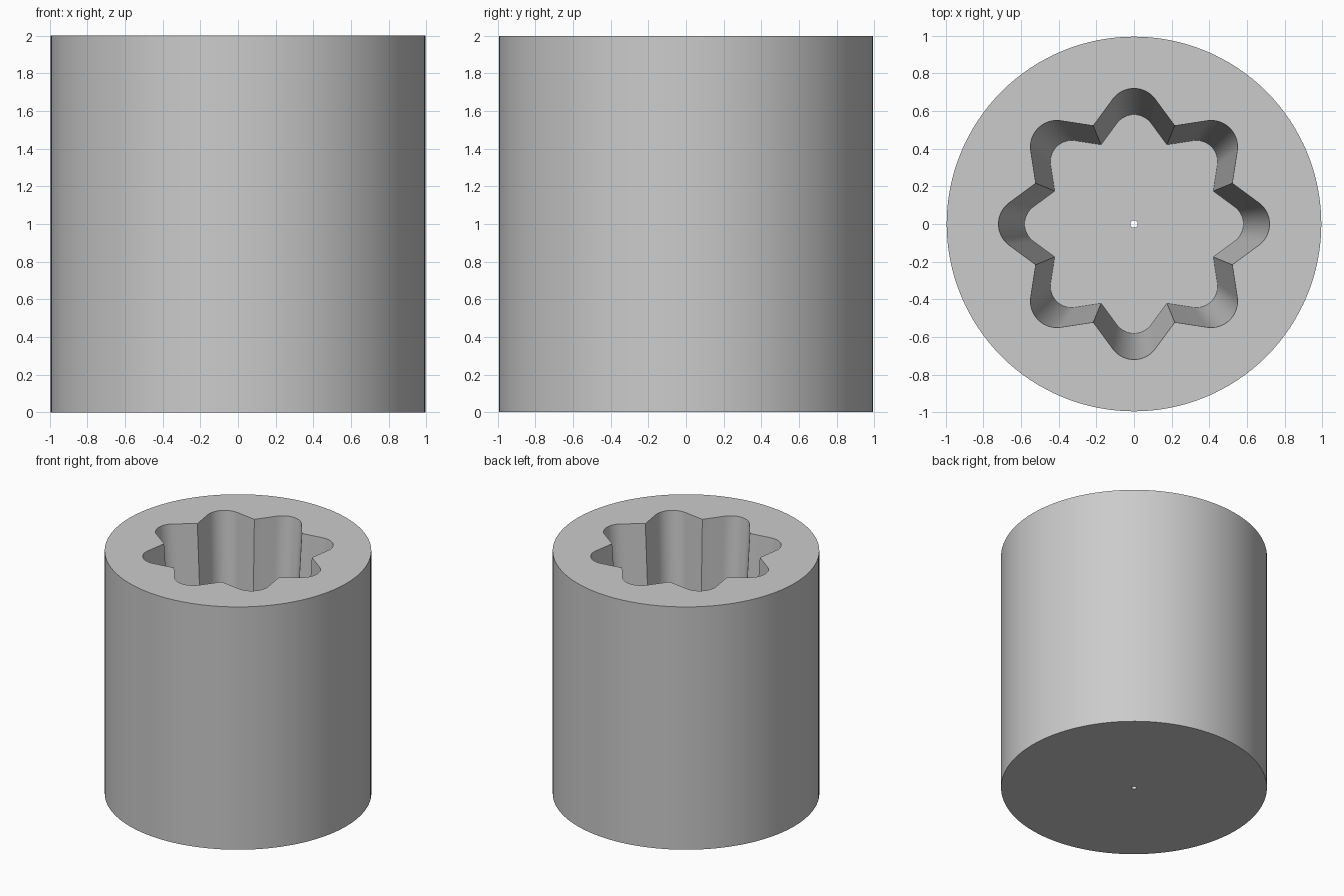
import bpy, bmesh
from math import sin, cos, pi, radians

if "Cube" in bpy.data.objects:
    bpy.data.objects.remove(bpy.data.objects["Cube"], do_unlink=True)

HEIGHT, RADIUS = 2.0, 0.995
FLOOR, FLOOR_SCALE = 0.2, 0.807
LOBES, ARC_STEPS = 8, 16


def circle(radius, count):
    return [(radius * cos(2 * pi * i / count), radius * sin(2 * pi * i / count))
            for i in range(count)]


def fluted_outline():
    """Eight round lobes joined by straight flanks meeting in sharp valleys."""
    points = []
    for lobe in range(LOBES):
        turn = lobe * 2 * pi / LOBES
        for step in range(ARC_STEPS + 1):
            a = radians(54) * (2 * step / ARC_STEPS - 1)
            x, y = 0.58 + 0.14 * cos(a), 0.14 * sin(a)
            points.append((x * cos(turn) - y * sin(turn), x * sin(turn) + y * cos(turn)))
        valley = turn + pi / LOBES
        points.append((0.565 * cos(valley), 0.565 * sin(valley)))
    return points


bm = bmesh.new()


def ring(outline, z, scale=1.0):
    verts = [bm.verts.new((x * scale, y * scale, z)) for x, y in outline]
    edges = [bm.edges.new((v, verts[i - 1])) for i, v in enumerate(verts)]
    return verts, edges


def wall(lower, upper):
    a, b = lower[0], upper[0]
    for i in range(len(a)):
        bm.faces.new((a[i - 1], a[i], b[i], b[i - 1]))


def cap(outer, inner):
    bmesh.ops.triangle_fill(bm, use_beauty=True, edges=outer[1] + inner[1])


# Outer body, tapered fluted cavity and small vent hole
disc, star, vent = circle(RADIUS, 128), fluted_outline(), circle(0.02, 24)
body_low, body_top = ring(disc, 0), ring(disc, HEIGHT)
cavity_low, cavity_top = ring(star, FLOOR, FLOOR_SCALE), ring(star, HEIGHT)
vent_low, vent_top = ring(vent, 0), ring(vent, FLOOR)
wall(body_low, body_top)
wall(cavity_low, cavity_top)
wall(vent_low, vent_top)

# Rim, cavity floor and underside
cap(body_top, cavity_top)
cap(cavity_low, vent_top)
cap(body_low, vent_low)
bmesh.ops.recalc_face_normals(bm, faces=bm.faces[:])

mesh = bpy.data.meshes.new("fluted_mould")
bm.to_mesh(mesh)
bm.free()
mould = bpy.data.objects.new("fluted_mould", mesh)
bpy.context.collection.objects.link(mould)

# Plain grey material
grey = bpy.data.materials.new("plain grey")
grey.use_nodes = True
colour = (0.6, 0.6, 0.6, 1)
grey.diffuse_color = colour
grey.node_tree.nodes["Principled BSDF"].inputs["Base Color"].default_value = colour
mesh.materials.append(grey)

# Smooth walls with sharp rims and valleys
bpy.ops.object.select_all(action='DESELECT')
mould.select_set(True)
bpy.context.view_layer.objects.active = mould
bpy.ops.object.shade_smooth_by_angle(angle=radians(25))
